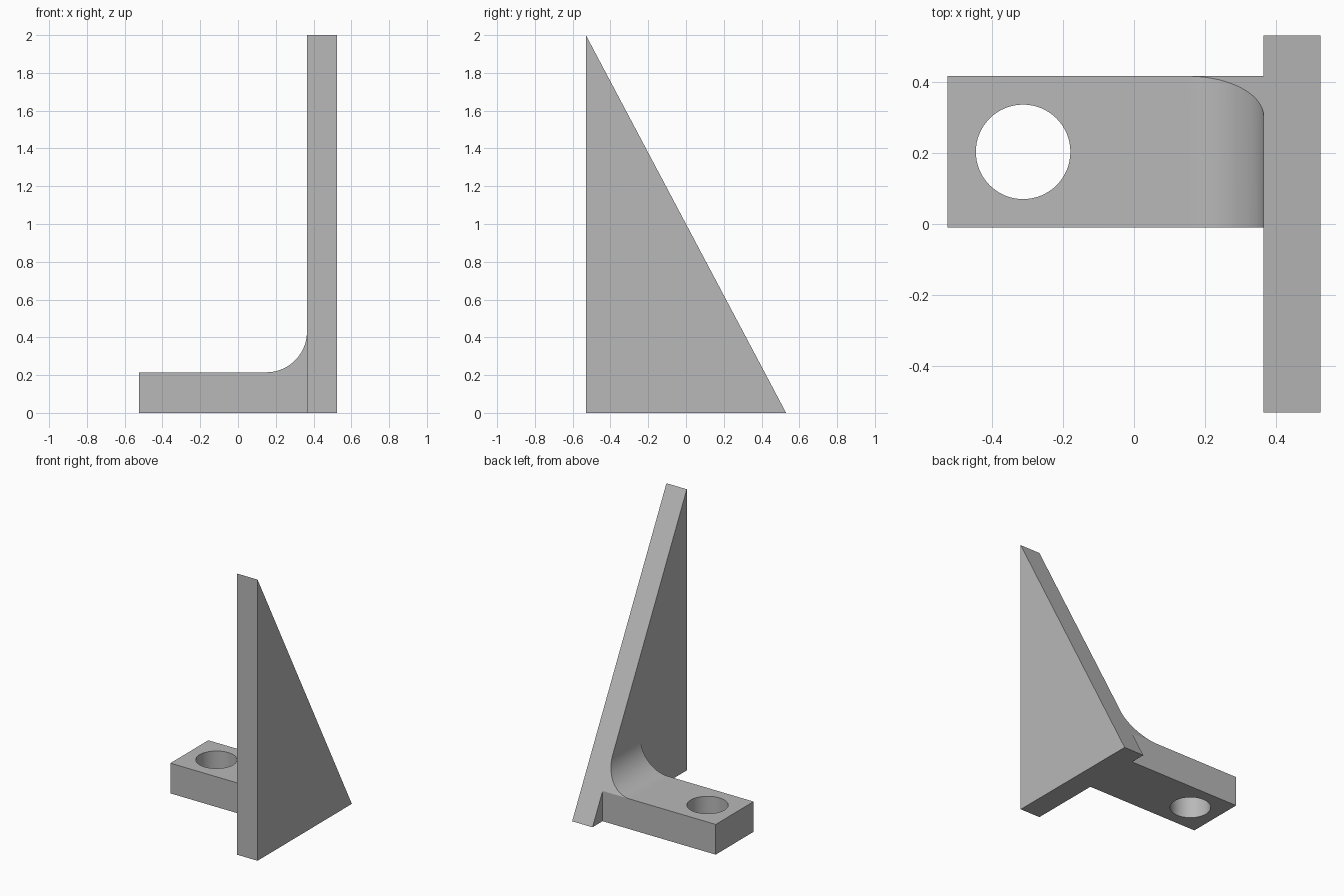
import bpy, bmesh, math

cube = bpy.data.objects.get("Cube")
if cube:
    bpy.data.objects.remove(cube, do_unlink=True)

# Single plain grey
grey = bpy.data.materials.new("plain grey")
grey.use_nodes = True
colour = (0.48, 0.48, 0.48, 1)
grey.diffuse_color = colour
grey.node_tree.nodes["Principled BSDF"].inputs["Base Color"].default_value = colour

HALF = 0.53                      # half depth of the upright
PLATE_X, RIGHT_X = 0.365, 0.525  # upright thickness range
FOOT_X, FOOT_TOP = -0.525, 0.215
FOOT_FRONT, FILLET = -0.01, 0.215


def slope_y(z):
    return HALF - z * HALF


def finish(name, bm):
    bmesh.ops.recalc_face_normals(bm, faces=bm.faces[:])
    mesh = bpy.data.meshes.new(name)
    bm.to_mesh(mesh)
    bm.free()
    obj = bpy.data.objects.new(name, mesh)
    bpy.context.collection.objects.link(obj)
    mesh.materials.append(grey)
    return obj


def bridge(bm, a, b):
    for i in range(len(a)):
        j = (i + 1) % len(a)
        bm.faces.new((a[i], a[j], b[j], b[i]))


# Triangular upright plate
bm = bmesh.new()
tri = [(-HALF, 0), (HALF, 0), (-HALF, 2)]
near = [bm.verts.new((PLATE_X, y, z)) for y, z in tri]
far = [bm.verts.new((RIGHT_X, y, z)) for y, z in tri]
bm.faces.new(near)
bm.faces.new(far)
bridge(bm, near, far)
finish("upright_plate", bm)

# Foot with a concave fillet, its back trimmed flush with the slope
steps = 32
arc = []
for i in range(steps + 1):
    a = math.pi / 2 * i / steps
    arc.append((PLATE_X - FILLET + FILLET * math.sin(a),
                FOOT_TOP + FILLET - FILLET * math.cos(a)))
profile = [(FOOT_X, FOOT_TOP), (FOOT_X, 0), (PLATE_X, 0),
           (PLATE_X, FOOT_TOP)] + arc[::-1]
bm = bmesh.new()
front = [bm.verts.new((x, FOOT_FRONT, z)) for x, z in profile]
back = [bm.verts.new((x, slope_y(max(z, FOOT_TOP)), z)) for x, z in profile]
bridge(bm, front, back)
for ring in (front, back):
    bm.faces.new(ring[:4] + ring[-1:])   # block end
    bm.faces.new(ring[3:])               # fillet end
bmesh.ops.dissolve_edges(bm, edges=[bm.edges.get((front[3], front[-1]))])
foot = finish("foot", bm)

# Bolt hole through the foot
bpy.ops.mesh.primitive_cylinder_add(vertices=64, radius=0.133, depth=1,
                                    location=(-0.312, 0.203, 0.1))
cutter = bpy.context.object
cutter.name = "hole_cutter"
cutter.data.materials.append(grey)
cut = foot.modifiers.new("bolt_hole", "BOOLEAN")
cut.operation = "DIFFERENCE"
cut.solver = "EXACT"
cut.object = cutter
bpy.ops.object.select_all(action="DESELECT")
foot.select_set(True)
bpy.context.view_layer.objects.active = foot
bpy.ops.object.modifier_apply(modifier=cut.name)
bpy.data.objects.remove(cutter, do_unlink=True)
bpy.ops.object.shade_smooth_by_angle(angle=math.radians(20))
